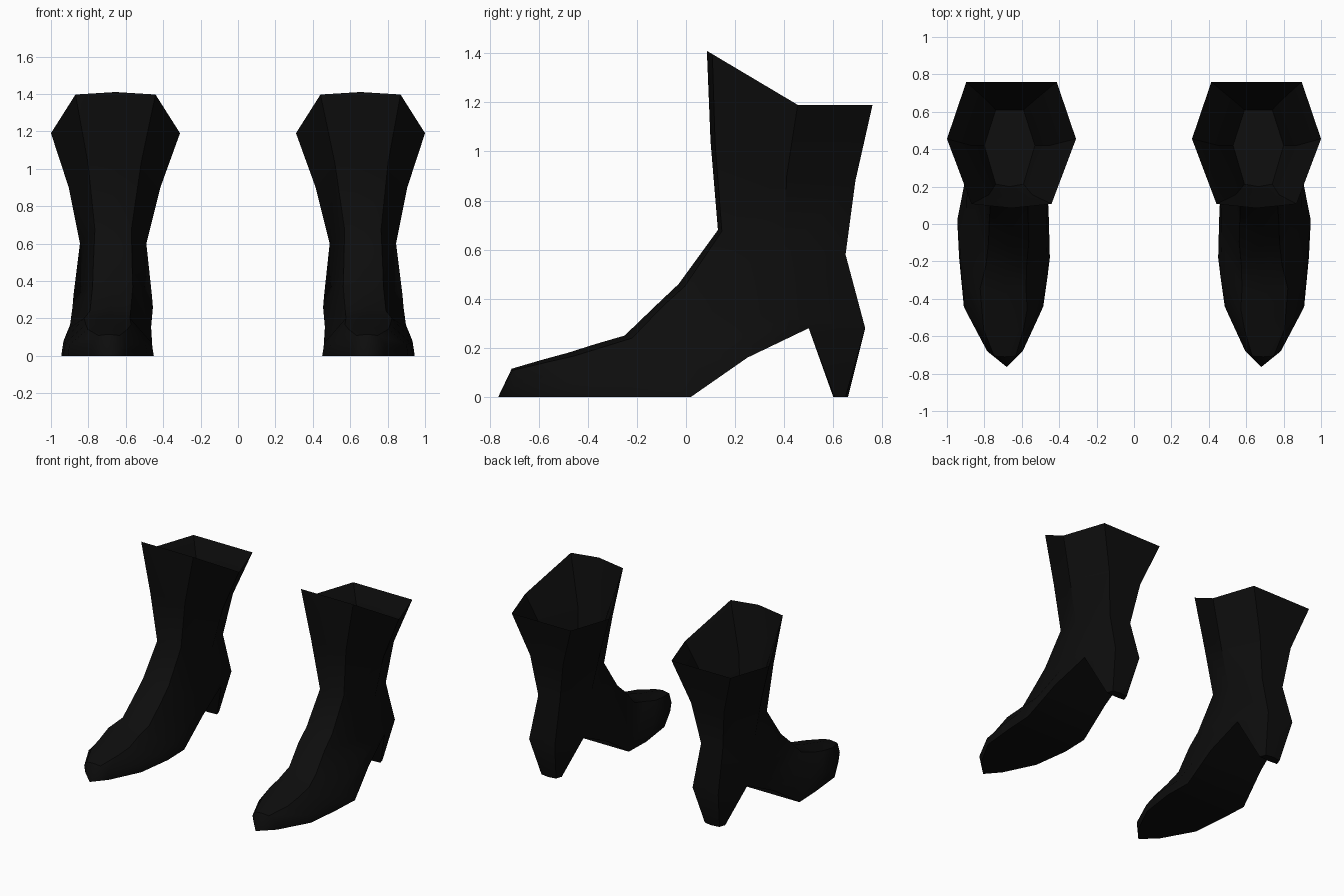
import bpy, bmesh
from mathutils import Vector

if "Cube" in bpy.data.objects:
    bpy.data.objects.remove(bpy.data.objects["Cube"])

black = bpy.data.materials.new("black leather")
black.diffuse_color = (0.004, 0.004, 0.004, 1)
black.use_nodes = True
black.node_tree.nodes["Principled BSDF"].inputs["Base Color"].default_value = black.diffuse_color


def ring(bm, front, side, back, x_in, x_out, wf, wb, k=0.06, bulge=1.0):
    """Eight points: front centre, inner side, back centre, outer side and corners."""
    cx, hw = (x_in + x_out) / 2, (x_out - x_in) / 2
    f, s, b = Vector(front), Vector(side), Vector(back)
    fc, bc = f.lerp(s, k), b
    pts = [(0, f), (-wf, fc), (-bulge, s), (-wb, bc),
           (0, b), (wb, bc), (bulge, s), (wf, fc)]
    return [bm.verts.new((cx + t * hw, p.x, p.y)) for t, p in pts]


def bridge(bm, a, b, skip=()):
    n = len(a)
    for i in range(n):
        if i not in skip:
            j = (i + 1) % n
            bm.faces.new((a[i], a[j], b[j], b[i]))


bm = bmesh.new()

# Shaft, from the dipped rim to the ankle, then the foot
R = [ring(bm, *r) for r in (
    ((.085, 1.41), (.455, 1.19), (.76, 1.19), .31, 1.0, .62, .70),
    ((.10, 1.04), (.41, .90), (.69, .88), .415, .905, .58, .55),
    ((.13, .68), (.40, .60), (.65, .58), .49, .845, .55, .50),
    ((-.03, .46), (.40, .32), (.73, .28), .46, .88, .50, .50),
    ((-.12, .375), (.28, .26), (.50, .28), .455, .885, .50, .85),
    ((-.25, .25), (.06, .15), (.25, .16), .465, .90, .50, 1, .10),
    ((-.37, .215), (-.10, .08), (.02, 0), .455, .945, .50, 1, .10, .95),
    ((-.48, .18), (-.28, .07), (-.18, 0), .45, .935, .50, 1, .12, .95),
    ((-.58, .153), (-.46, .06), (-.44, 0), .485, .91, .50, 1, .12, .96),
    ((-.71, .115), (-.68, .06), (-.665, 0), .595, .785, .60, 1, .12, 1),
)]
for i in range(len(R) - 1):
    bridge(bm, R[i], R[i + 1], skip=(3, 4) if i == 3 else ())

# Pointed toe
tip = bm.verts.new((.68, -.765, 0))
for i in range(8):
    bm.faces.new((R[-1][i], R[-1][(i + 1) % 8], tip))

# Tapered heel
top = [R[3][3], R[3][4], R[3][5], R[4][5], R[4][4], R[4][3]]
foot = [bm.verts.new(p) for p in (
    (.61, .65, 0), (.67, .66, 0), (.73, .65, 0),
    (.745, .605, 0), (.67, .60, 0), (.595, .605, 0))]
bridge(bm, top, foot)
bm.faces.new(foot)

# Hollow inside of the shaft
I1 = ring(bm, (.14, 1.04), (.42, .92), (.65, .90), .45, .87, .55, .55)
I2 = ring(bm, (.20, .72), (.42, .66), (.61, .64), .53, .80, .55, .55)
bridge(bm, R[0], I1)
bridge(bm, I1, I2)
bm.faces.new(I2)

bmesh.ops.recalc_face_normals(bm, faces=bm.faces)
me = bpy.data.meshes.new("boots")
bm.to_mesh(me)
bm.free()
me.materials.append(black)
boots = bpy.data.objects.new("boots", me)
bpy.context.collection.objects.link(boots)

# Second boot
mirror = boots.modifiers.new("pair", 'MIRROR')
mirror.use_axis[0] = True
mirror.use_mirror_merge = False

bpy.context.view_layer.objects.active = boots
boots.select_set(True)
bpy.ops.object.shade_smooth_by_angle(angle=0.7)
